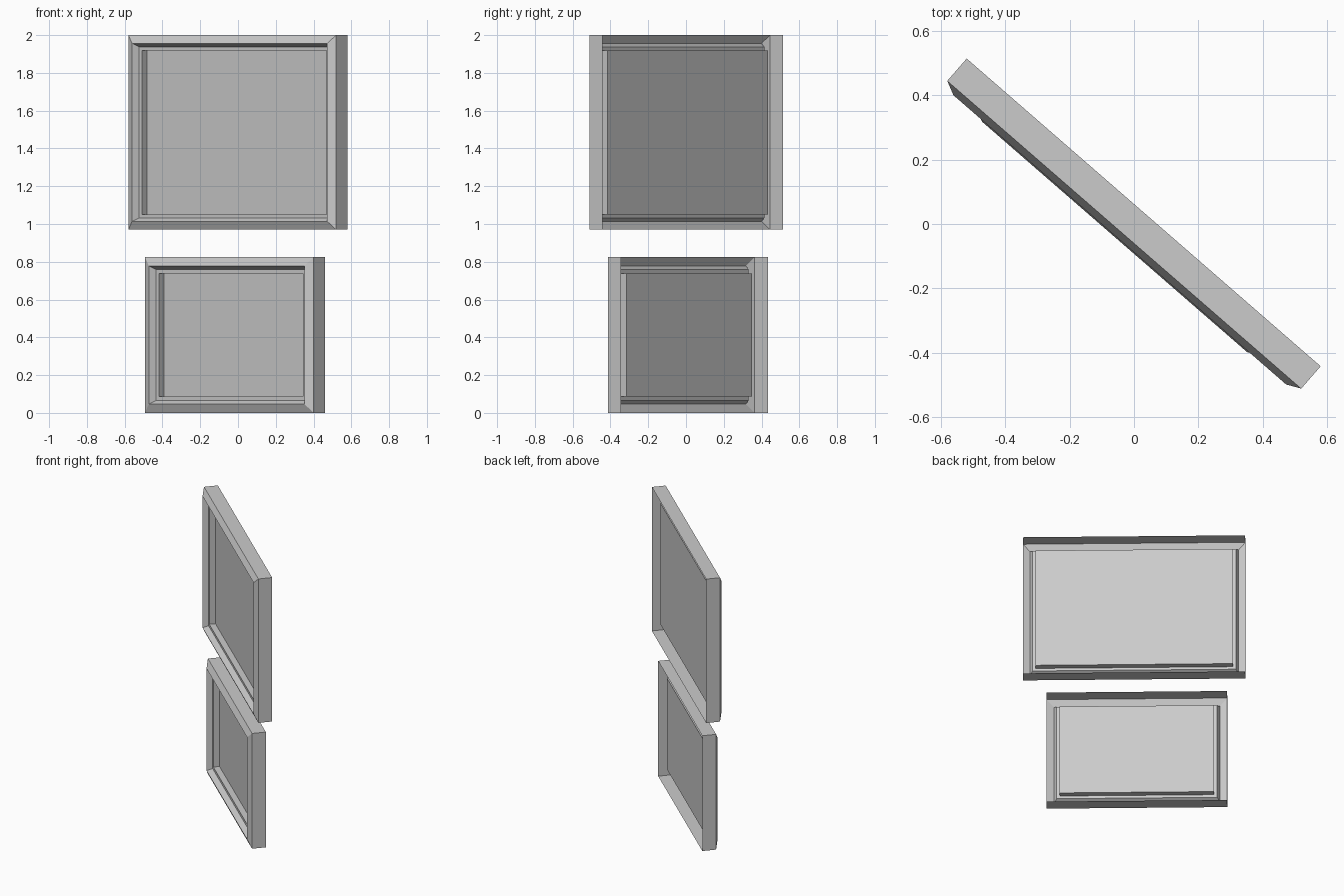
import bpy, bmesh, math

if "Cube" in bpy.data.objects:
    bpy.data.objects.remove(bpy.data.objects["Cube"])


def add_object(name, bm, x, y):
    mesh = bpy.data.meshes.new(name)
    bm.to_mesh(mesh)
    bm.free()
    ob = bpy.data.objects.new(name, mesh)
    bpy.context.collection.objects.link(ob)
    ob.location = (x, y, 0)
    ob.rotation_euler.z = math.radians(-41)


def ring(bm, width, bottom, top, inset, depth):
    """Rectangle of vertices, inset from the rim and pushed forward."""
    w = width / 2 - inset
    return [bm.verts.new((sx * w, -depth, z)) for sx, z in
            ((-1, bottom + inset), (1, bottom + inset), (1, top - inset), (-1, top - inset))]


def picture_frame(name, x, y, width, bottom, top, profile):
    # moulding: mitred open-backed profile swept round the rectangle
    bm = bmesh.new()
    rings = [ring(bm, width, bottom, top, *p) for p in profile]
    for a, b in zip(rings, rings[1:]):
        for i in range(4):
            j = (i + 1) % 4
            bm.faces.new((a[i], a[j], b[j], b[i]))
    add_object(name + "_frame", bm, x, y)

    # flat picture panel at the bottom of the recess
    bm = bmesh.new()
    bm.faces.new(ring(bm, width, bottom, top, *profile[-1]))
    add_object(name + "_picture", bm, x, y)


def moulding(lip, step, opening):
    # (inset, depth) from back edge: side, bevel, inner slope, ledge, recess
    return [(0, 0), (0, 0.092), (lip, 0.113), (step, 0.077),
            (opening, 0.077), (opening, 0.036)]


picture_frame("upper", 0.030, 0.036, 1.457, 0.97, 2.0, moulding(0.044, 0.062, 0.081))
picture_frame("lower", 0.014, 0.045, 1.184, 0.0, 0.825, moulding(0.047, 0.066, 0.086))
